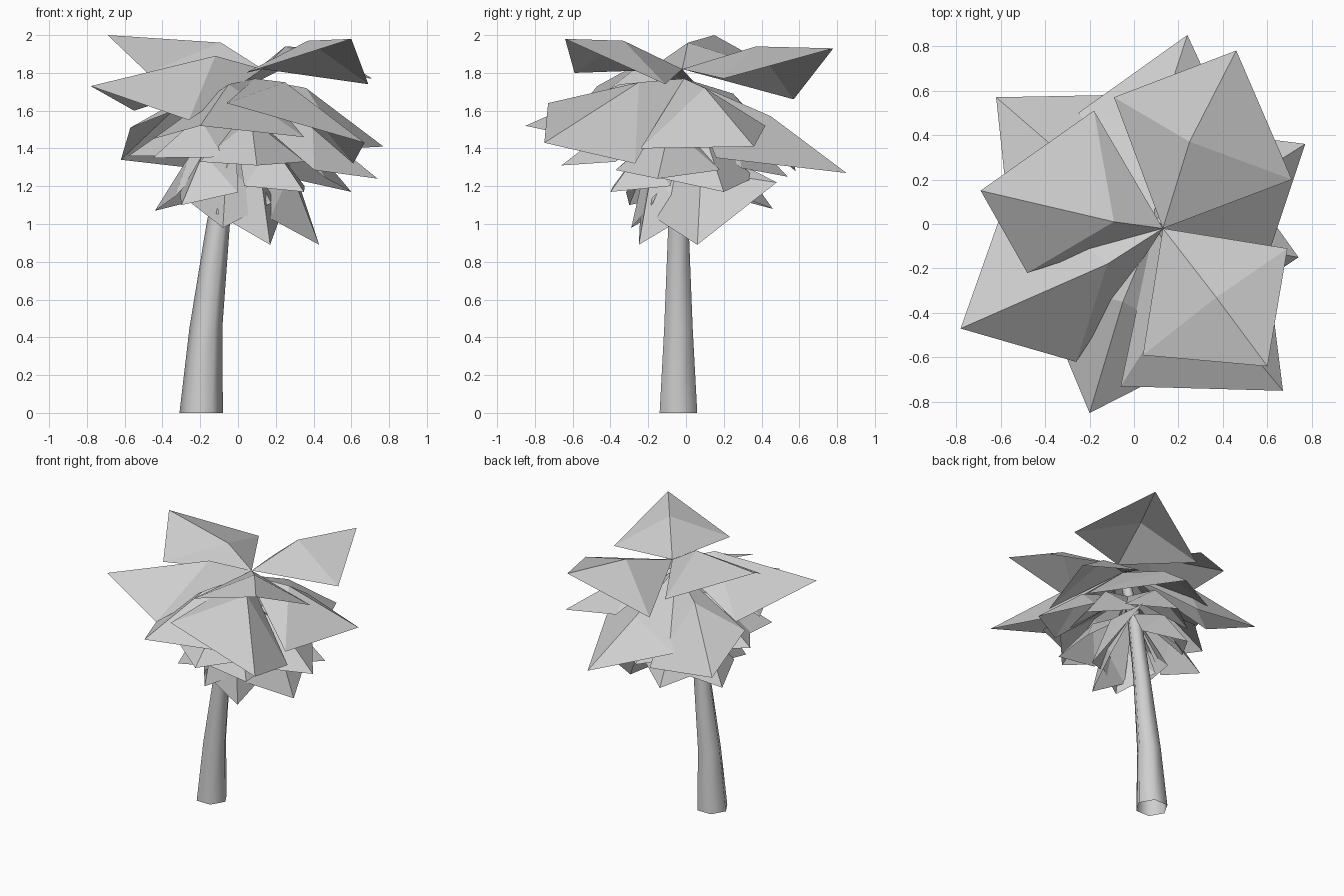
import bpy
import bmesh
import math
from mathutils import Vector

default_cube = bpy.data.objects.get("Cube")
if default_cube:
    bpy.data.objects.remove(default_cube)


def make_material(name, level):
    material = bpy.data.materials.new(name)
    material.use_nodes = True
    colour = (level, level, level, 1)
    material.diffuse_color = colour
    material.node_tree.nodes["Principled BSDF"].inputs["Base Color"].default_value = colour
    return material


light_grey = make_material("light_grey", 0.62)


def finish(name, bm):
    """Turn a bmesh into a named object with the shared material."""
    mesh = bpy.data.meshes.new(name)
    bm.to_mesh(mesh)
    bm.free()
    mesh.materials.append(light_grey)
    obj = bpy.data.objects.new(name, mesh)
    bpy.context.collection.objects.link(obj)
    return obj


def folded_leaf(name, base, left, tip, right, middle):
    """Four triangles meeting at a raised middle point on the spine."""
    bm = bmesh.new()
    rim = [bm.verts.new(point) for point in (base, left, tip, right)]
    centre = bm.verts.new(middle)
    for i, vert in enumerate(rim):
        bm.faces.new((vert, centre, rim[(i + 1) % len(rim)]))
    for face in bm.faces:
        face.normal_update()
        if face.normal.z < 0:
            face.normal_flip()
    return finish(name, bm)


def drooping_leaf(name, base, tip, half_width):
    """Symmetrical folded leaf, worked out from its base and tip."""
    base, tip = Vector(base), Vector(tip)
    along = tip - base
    across = along.cross(Vector((0, 0, 1))).normalized()
    out = across.cross(along).normalized()
    shoulder = base + along * 0.65 - out * 0.09
    middle = base + along * 0.45 + out * 0.09
    folded_leaf(name, base, shoulder - across * half_width, tip,
                shoulder + across * half_width, middle)


# Leaning six-sided open trunk, lofted through rings of shrinking radius
bm = bmesh.new()
sides = 6
rings = []
for x, y, z, radius in ((-0.195, -0.04, 0, 0.115), (-0.17, -0.04, 0.45, 0.087),
                        (-0.105, -0.04, 1, 0.062), (-0.03, -0.03, 1.45, 0.05),
                        (0.06, -0.02, 1.7, 0.035)):
    ring = []
    for i in range(sides):
        angle = math.tau * i / sides
        ring.append(bm.verts.new((x + radius * math.cos(angle),
                                  y + radius * math.sin(angle), z)))
    rings.append(ring)
for lower, upper in zip(rings, rings[1:]):
    for i in range(sides):
        j = (i + 1) % sides
        bm.faces.new((lower[i], lower[j], upper[j], upper[i]))
trunk = finish("trunk", bm)
trunk.data.shade_smooth()

# Top crown: four wide leaves spreading from the trunk tip
crown = (0.13, -0.02, 1.82)
folded_leaf("top_leaf_front_left", crown, (0.69, -0.11, 1.74), (0.6, -0.64, 1.98),
            (0.04, -0.59, 1.8), (0.37, -0.33, 1.97))
folded_leaf("top_leaf_back_left", crown, (-0.09, 0.57, 1.66), (0.46, 0.78, 1.93),
            (0.71, 0.2, 1.77), (0.25, 0.37, 1.94))
folded_leaf("top_leaf_back_right", crown, (-0.48, -0.22, 1.8), (-0.69, 0.15, 2),
            (-0.18, 0.51, 1.8), (-0.09, 0.01, 1.96))
folded_leaf("top_leaf_front_right", crown, (-0.26, -0.62, 1.55), (-0.78, -0.47, 1.73),
            (-0.55, 0.18, 1.6), (-0.12, -0.18, 1.89))

# Second crown: five wide leaves sloping down
shoulder = (0.09, -0.01, 1.77)
folded_leaf("wide_leaf_front_left", shoulder, (0.61, -0.27, 1.32), (0.67, -0.75, 1.43),
            (-0.06, -0.73, 1.64), (0.25, -0.25, 1.75))
folded_leaf("wide_leaf_left", shoulder, (0.3, 0.42, 1.52), (0.77, 0.36, 1.41),
            (0.57, -0.24, 1.4), (0.36, 0.1, 1.72))
folded_leaf("wide_leaf_back", shoulder, (-0.25, 0.5, 1.4), (0.24, 0.85, 1.27),
            (0.56, 0.16, 1.35), (0.11, 0.45, 1.57))
folded_leaf("wide_leaf_back_right", shoulder, (-0.57, 0.1, 1.51), (-0.62, 0.57, 1.34),
            (-0.1, 0.58, 1.28), (-0.25, 0.25, 1.69))
folded_leaf("wide_leaf_front", shoulder, (-0.45, -0.25, 1.45), (-0.2, -0.85, 1.52),
            (0.35, -0.57, 1.46), (-0.05, -0.35, 1.74))

# Middle tier of narrower leaves
for i, tip in enumerate(((0.74, -0.15, 1.24), (-0.45, -0.4, 1.35), (0.1, -0.66, 1.31),
                         (0.6, 0.2, 1.17), (0.05, 0.54, 1.25), (-0.58, 0.05, 1.36))):
    drooping_leaf(f"middle_leaf_{i}", (0.04, -0.02, 1.6), tip, 0.28)

# Lowest tier hanging around the trunk
root = (-0.01, -0.02, 1.48)
folded_leaf("hanging_leaf_left", root, (0.17, -0.16, 1.03), (0.43, 0.06, 0.89),
            (0.32, 0.48, 1.22), (0.28, 0.08, 1.28))
for i, tip in enumerate(((-0.44, 0.19, 1.07), (-0.3, -0.3, 1.1), (-0.1, 0.46, 1.08),
                         (0.35, -0.4, 1.17), (0.17, -0.25, 0.89), (-0.08, -0.29, 0.98))):
    drooping_leaf(f"hanging_leaf_{i}", root, tip, 0.22)
